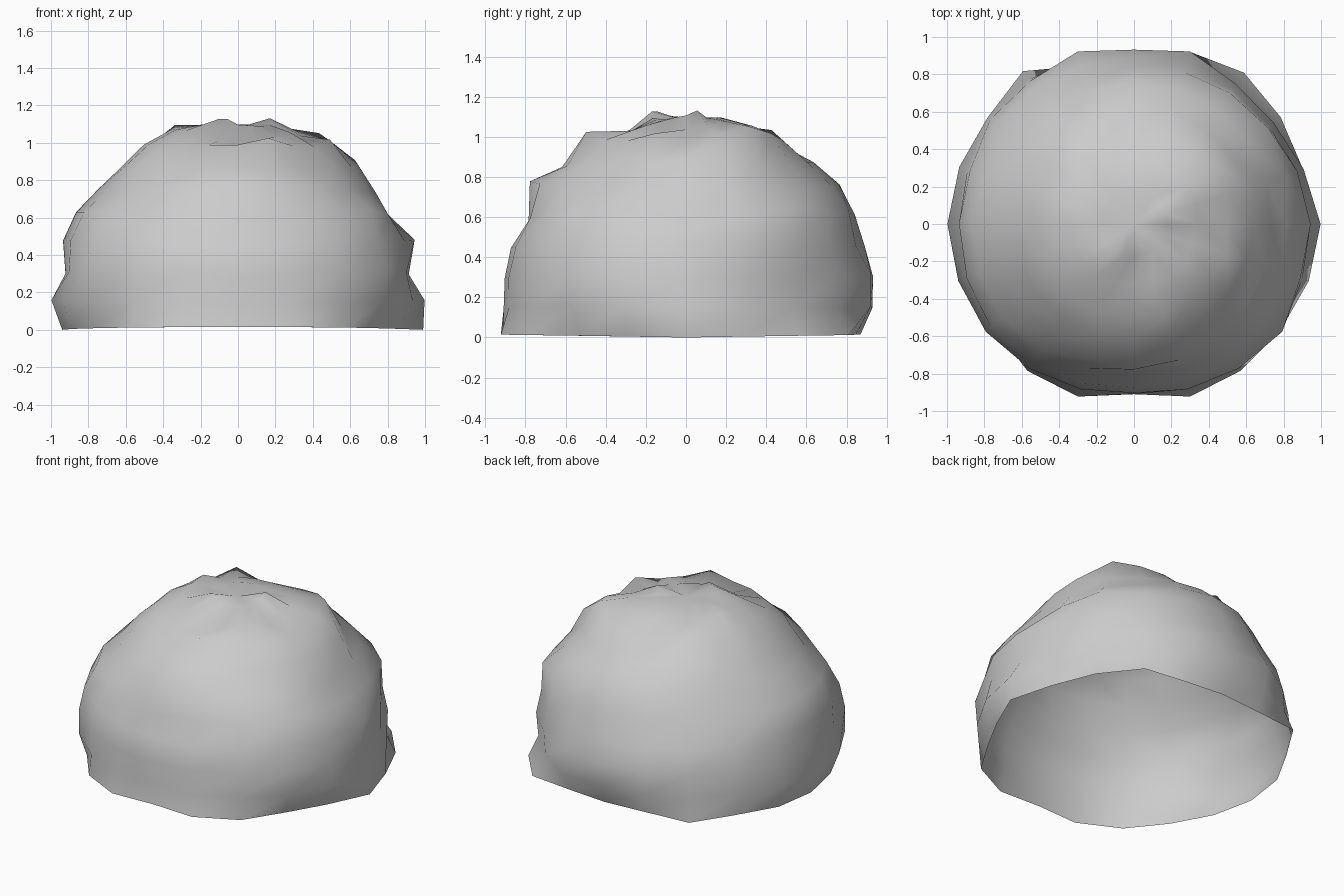
import bpy, bmesh, math

if "Cube" in bpy.data.objects:
    bpy.data.objects.remove(bpy.data.objects["Cube"])

SEGS, RINGS = 20, 10
STEP = math.radians(9)
CROWN = 1.08

# Rim radius every 18 degrees, counter-clockwise from +x
RIM = [0.99, 0.95, 0.97, 1.00, 0.89, 0.87, 0.89, 1.01, 0.94, 0.95,
       0.94, 0.93, 0.93, 0.97, 0.97, 0.91, 0.97, 0.97, 0.90, 0.91]

# Radius at rings 1 to 9 (9 degrees apart) for eight sides, keyed by segment
PROFILES = {
    0: [1.01, 0.96, 1.06, 1.00, 1.04, 1.09, 1.09, 1.09, 1.12],    # right
    2: [0.92, 0.97, 1.00, 1.09, 1.06, 1.08, 1.18, 1.13, 1.11],
    5: [0.94, 0.98, 1.00, 1.04, 1.08, 1.08, 1.07, 1.10, 1.11],    # back
    8: [0.98, 1.00, 1.02, 1.01, 1.05, 1.08, 1.10, 1.11, 1.11],
    10: [1.01, 0.97, 1.05, 1.07, 1.06, 1.07, 1.11, 1.13, 1.11],   # left
    12: [0.99, 1.03, 1.06, 1.07, 1.04, 1.09, 1.11, 1.12, 1.12],
    15: [0.92, 0.95, 0.98, 0.97, 1.10, 1.05, 1.11, 1.03, 1.11],   # front
    18: [0.98, 1.03, 1.04, 1.09, 1.05, 1.07, 1.10, 1.11, 1.10],
}
KEYS = sorted(PROFILES) + [SEGS]

# Single lumps and dents: (ring, segment) -> radius
LUMPS = {(6, 1): 1.12, (9, 1): 1.145, (2, 4): 1.02, (2, 6): 1.02, (1, 4): 0.98,
         (7, 7): 1.16, (8, 9): 1.15, (9, 13): 1.14, (9, 14): 1.14,
         (7, 16): 1.15, (7, 19): 1.14, (8, 19): 1.06}


def radius(ring, seg):
    """Blend the two nearest side profiles, except at lumps."""
    if ring == 0:
        return RIM[seg]
    if (ring, seg) in LUMPS:
        return LUMPS[ring, seg]
    if seg in PROFILES:
        return PROFILES[seg][ring - 1]
    hi = next(k for k in KEYS if k > seg)
    lo = KEYS[KEYS.index(hi) - 1]
    w = (seg - lo) / (hi - lo)
    return PROFILES[lo][ring - 1] * (1 - w) + PROFILES[hi % SEGS][ring - 1] * w


# Lumpy open dome
bm = bmesh.new()
rows = []
for i in range(RINGS):
    row = []
    for j in range(SEGS):
        lat, lon = i * STEP, 2 * math.pi * j / SEGS
        r = radius(i, j)
        z = r * math.sin(lat)
        if i == 0:
            z = 0.015 * abs(math.sin(lon))  # slightly wavy rim
        row.append(bm.verts.new((r * math.cos(lat) * math.cos(lon),
                                 r * math.cos(lat) * math.sin(lon), z)))
    rows.append(row)
top = bm.verts.new((0, 0, CROWN))

for a, b in zip(rows, rows[1:]):
    for j in range(SEGS):
        k = (j + 1) % SEGS
        bm.faces.new((a[j], a[k], b[k], b[j]))
for j in range(SEGS):
    bm.faces.new((rows[-1][j], rows[-1][(j + 1) % SEGS], top))
for f in bm.faces:
    f.smooth = True

mesh = bpy.data.meshes.new("dome_shell")
bm.to_mesh(mesh)
bm.free()
dome = bpy.data.objects.new("dome_shell", mesh)
bpy.context.collection.objects.link(dome)

# Plain grey
grey = bpy.data.materials.new("light_grey")
grey.diffuse_color = (0.6, 0.6, 0.6, 1)
grey.use_nodes = True
grey.node_tree.nodes["Principled BSDF"].inputs["Base Color"].default_value = grey.diffuse_color
mesh.materials.append(grey)
